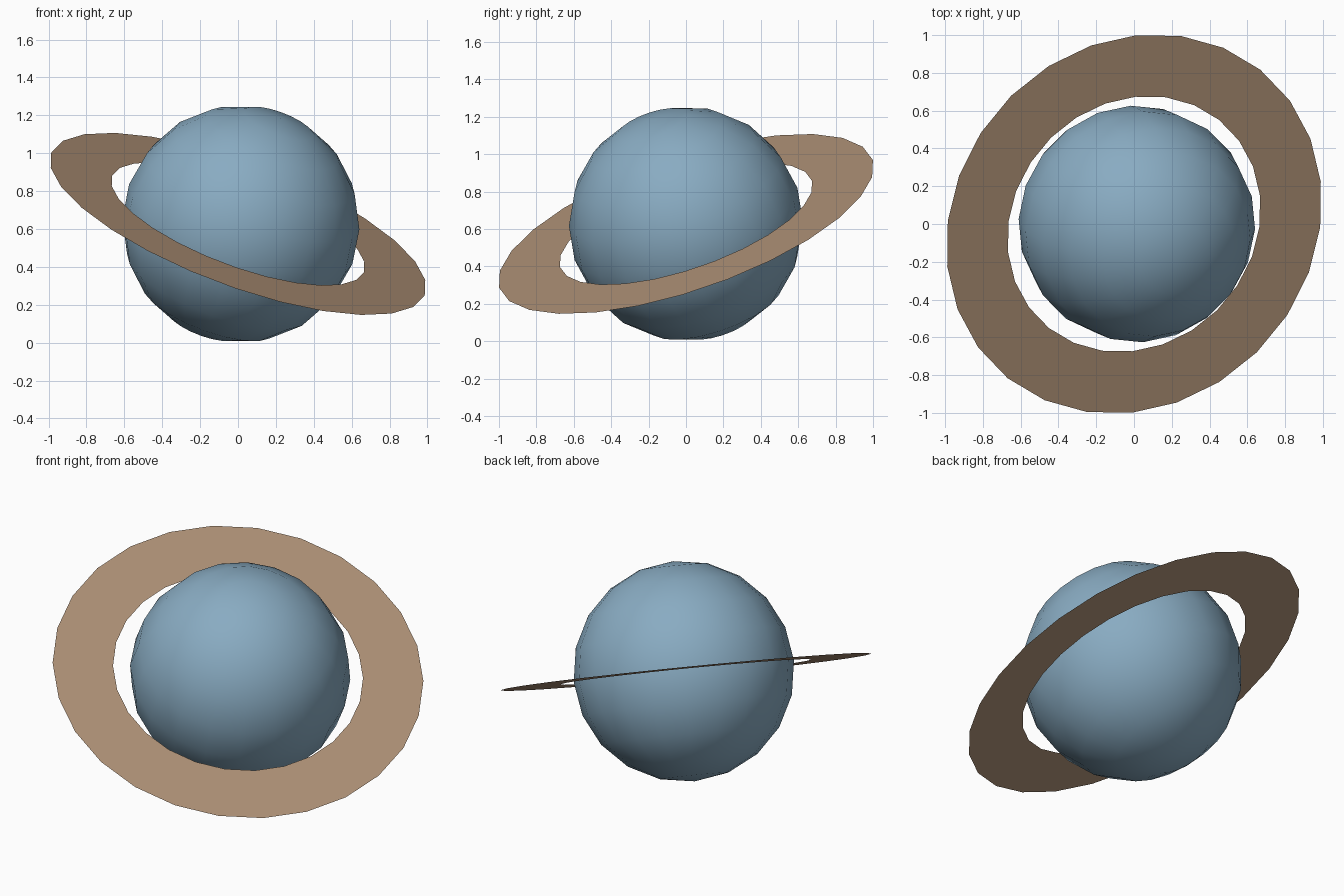
import bpy
import bmesh
from math import cos, sin, tau
from mathutils import Vector

cube = bpy.data.objects.get("Cube")
if cube:
    bpy.data.objects.remove(cube, do_unlink=True)


def make_material(name, colour):
    mat = bpy.data.materials.new(name)
    mat.use_nodes = True
    mat.diffuse_color = colour
    bsdf = next(n for n in mat.node_tree.nodes if n.type == 'BSDF_PRINCIPLED')
    bsdf.inputs["Base Color"].default_value = colour
    return mat


def make_object(name, bm, mat):
    mesh = bpy.data.meshes.new(name)
    bm.to_mesh(mesh)
    bm.free()
    mesh.materials.append(mat)
    obj = bpy.data.objects.new(name, mesh)
    bpy.context.collection.objects.link(obj)
    return obj


blue = make_material("dusty blue", (0.25, 0.41, 0.54, 1))
tan = make_material("dusty tan", (0.42, 0.28, 0.18, 1))

axis = Vector((0.336, -0.308, 0.89)).normalized()
mid_height = 0.627

# Planet globe, its poles on the tilted axis
bm = bmesh.new()
bmesh.ops.create_uvsphere(bm, u_segments=20, v_segments=10, radius=0.627)
globe = make_object("planet_globe", bm, blue)
globe.location = (0.015, 0, mid_height)
globe.rotation_mode = 'QUATERNION'
globe.rotation_quaternion = Vector((0, 0, 1)).rotation_difference(axis)
globe.data.polygons.foreach_set("use_smooth", [True] * len(globe.data.polygons))

# Flat ring around the globe, square to the axis
SIDES = 26
start = Vector((0.012, 1, 0.341))
u = (start - axis * start.dot(axis)).normalized()
w = axis.cross(u)
bm = bmesh.new()
loops = [[bm.verts.new((u * cos(tau * i / SIDES) + w * sin(tau * i / SIDES)) * r)
          for i in range(SIDES)] for r in (0.712, 1.056)]
inner, outer = loops
for i in range(SIDES):
    j = (i + 1) % SIDES
    bm.faces.new((inner[i], outer[i], outer[j], inner[j]))
ring = make_object("planet_ring", bm, tan)
ring.location.z = mid_height
